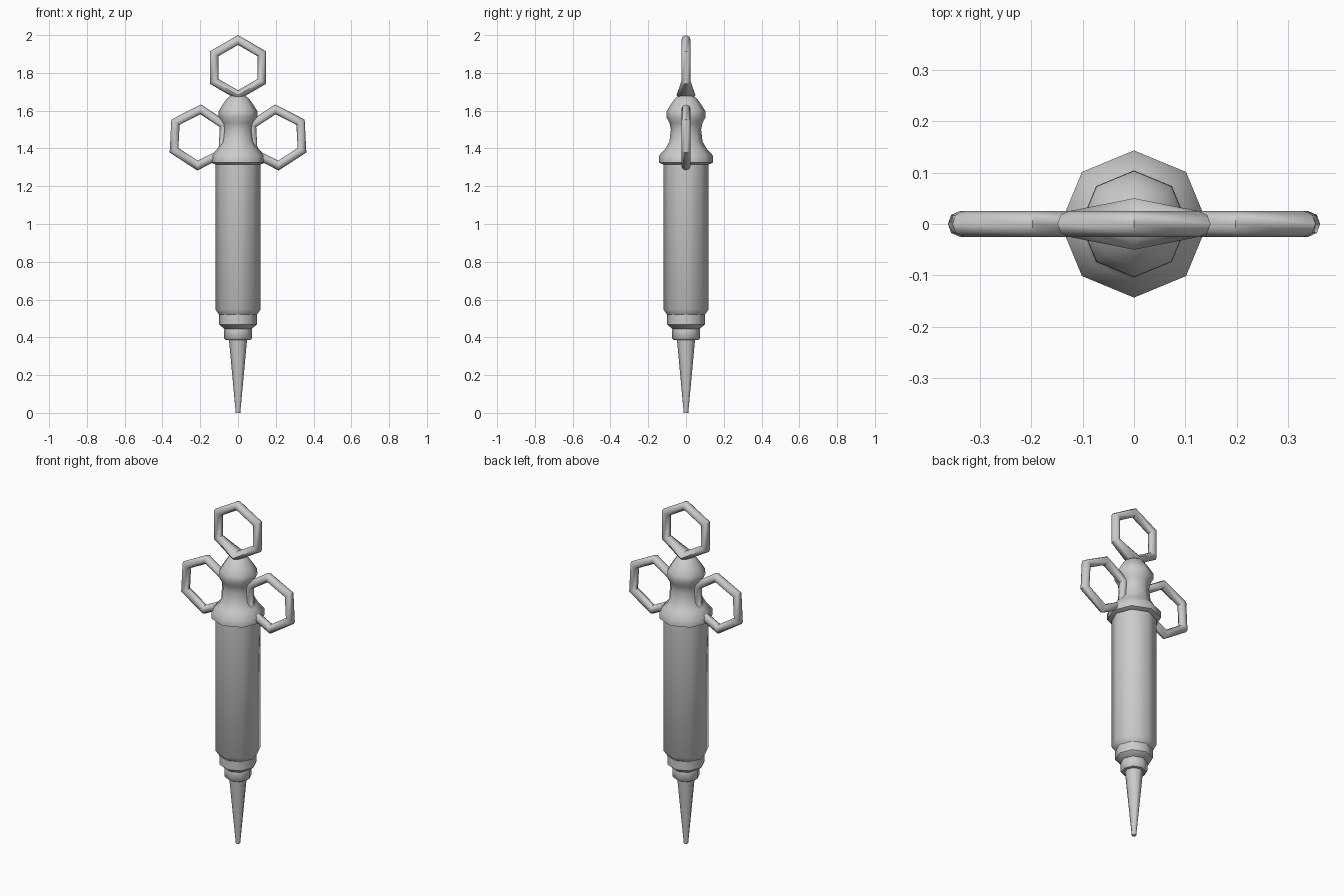
import bpy, bmesh
from math import sin, cos, pi, radians

if "Cube" in bpy.data.objects:
    bpy.data.objects.remove(bpy.data.objects["Cube"])

SIDES = 8


def finish(bm, name, angle):
    bmesh.ops.recalc_face_normals(bm, faces=bm.faces[:])
    me = bpy.data.meshes.new(name)
    bm.to_mesh(me)
    bm.free()
    ob = bpy.data.objects.new(name, me)
    bpy.context.collection.objects.link(ob)
    bpy.ops.object.select_all(action='DESELECT')
    ob.select_set(True)
    bpy.context.view_layer.objects.active = ob
    bpy.ops.object.shade_smooth_by_angle(angle=radians(angle))
    return ob


def turned(name, profile, angle=46):
    """Octagonal lathe of (radius, z) points, capped at both ends."""
    bm = bmesh.new()
    rings = [[bm.verts.new((r * cos(2 * pi * i / SIDES), r * sin(2 * pi * i / SIDES), z))
              for i in range(SIDES)] for r, z in profile]
    for a, b in zip(rings, rings[1:]):
        for i in range(SIDES):
            j = (i + 1) % SIDES
            bm.faces.new((a[i], a[j], b[j], b[i]))
    bm.faces.new(rings[0][::-1])
    bm.faces.new(rings[-1])
    return finish(bm, name, angle)


def hex_ring(name, cx, cz, radius, turn, flare=1.0):
    """Six-sided finger ring in the xz plane; flare thickens its first corner."""
    bm = bmesh.new()
    rings = []
    for k in range(6):
        a = radians(turn + 60 * k)
        depth = 0.025 * (flare if k == 0 else 1)
        ring = []
        for i in range(8):
            t = 2 * pi * i / 8
            r = radius + 0.026 * cos(t)
            ring.append(bm.verts.new((cx + r * cos(a), depth * sin(t), cz + r * sin(a))))
        rings.append(ring)
    for k in range(6):
        a, b = rings[k], rings[(k + 1) % 6]
        for i in range(8):
            j = (i + 1) % 8
            bm.faces.new((a[i], a[j], b[j], b[i]))
    return finish(bm, name, 50)


# Tapered nozzle and its nut
turned("nozzle", [(0.012, 0), (0.049, 0.40)])
turned("nozzle_nut", [(0.065, 0.387), (0.073, 0.395), (0.073, 0.44), (0.07, 0.45)])

# Stepped collar and barrel
turned("lower_collar", [(0.073, 0.445), (0.10, 0.468), (0.10, 0.53)])
turned("barrel", [(0.10, 0.52), (0.12, 0.548), (0.12, 1.325)])

# Grip: flange, waist, bulge and neck
turned("grip", [(0.12, 1.315), (0.143, 1.325), (0.143, 1.362), (0.11, 1.398),
                (0.088, 1.435), (0.08, 1.50), (0.087, 1.535), (0.104, 1.565),
                (0.103, 1.597), (0.082, 1.63), (0.058, 1.665), (0.02, 1.69)])

# Thumb ring on top, finger rings at the sides
hex_ring("thumb_ring", 0, 1.828, 0.146, -90, flare=2.0)
for name, side in (("finger_ring_right", 1), ("finger_ring_left", -1)):
    hex_ring(name, side * 0.206, 1.458, 0.149, 90 + side * 3)
